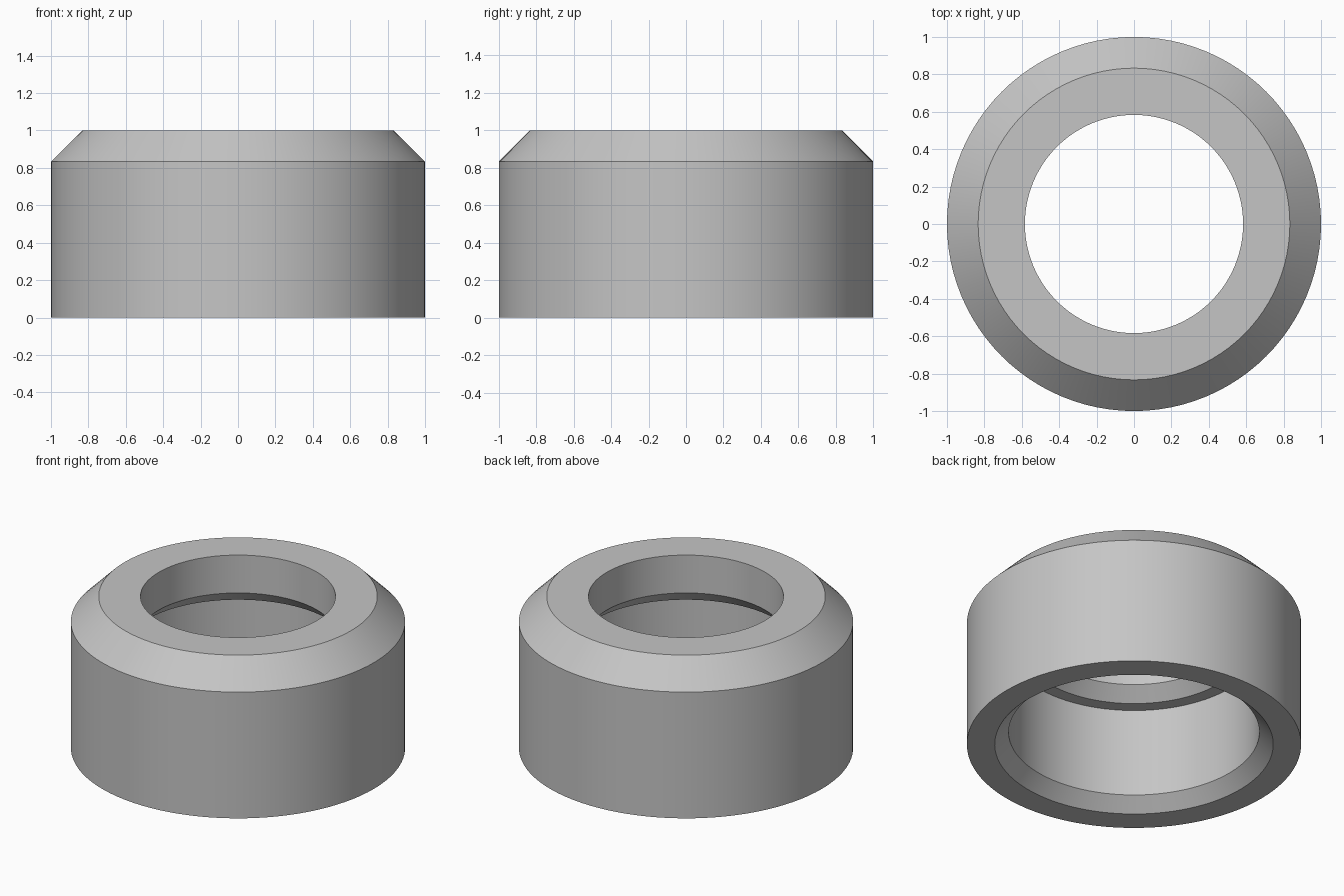
import bpy
import bmesh
import math

default_cube = bpy.data.objects.get("Cube")
if default_cube:
    bpy.data.objects.remove(default_cube, do_unlink=True)

SEGMENTS = 96
UNIT = 1 / 12  # all sizes are whole twelfths of the outer radius

# Closed wall section (radius, height), in twelfths
SECTION = [
    (12, 0), (12, 10),         # outer wall
    (10, 12), (7, 12),         # top chamfer and flat rim
    (7, 9), (8, 8),            # narrow bore and its lower chamfer
    (9, 8), (9, 1), (10, 0),   # ledge, wide bore, entry chamfer
]

# Flat grey metal
grey = bpy.data.materials.new("grey metal")
grey.use_nodes = True
color = (0.56, 0.56, 0.56, 1)
grey.diffuse_color = color
grey.node_tree.nodes["Principled BSDF"].inputs["Base Color"].default_value = color

# Collar: the section revolved around the vertical axis
bm = bmesh.new()
verts = [bm.verts.new((r * UNIT, 0, z * UNIT)) for r, z in SECTION]
edges = [bm.edges.new((a, b)) for a, b in zip(verts, verts[1:] + verts[:1])]
bmesh.ops.spin(bm, geom=verts + edges, cent=(0, 0, 0), axis=(0, 0, 1),
               angle=math.tau, steps=SEGMENTS, use_merge=False)
bmesh.ops.remove_doubles(bm, verts=bm.verts[:], dist=1e-4)
bmesh.ops.recalc_face_normals(bm, faces=bm.faces[:])

mesh = bpy.data.meshes.new("chamfered_collar")
bm.to_mesh(mesh)
bm.free()
mesh.materials.append(grey)
collar = bpy.data.objects.new("chamfered_collar", mesh)
bpy.context.collection.objects.link(collar)

# Smooth round walls, crisp chamfer edges
bpy.ops.object.select_all(action="DESELECT")
collar.select_set(True)
bpy.context.view_layer.objects.active = collar
bpy.ops.object.shade_smooth_by_angle(angle=math.radians(30))
